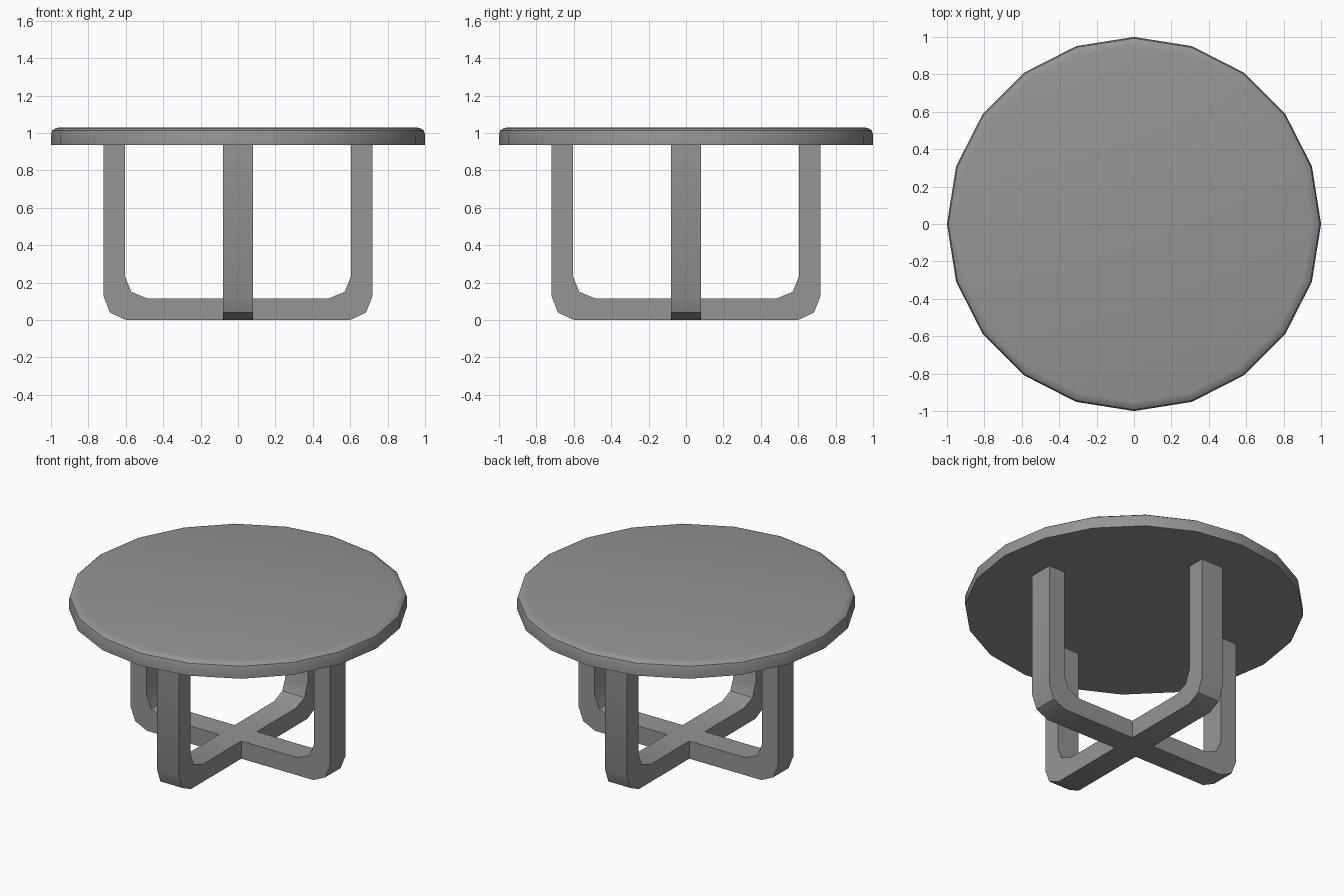
import bpy, bmesh, math
from mathutils import Matrix

cube = bpy.data.objects.get("Cube")
if cube:
    bpy.data.objects.remove(cube, do_unlink=True)

SIDES = 20
HALF = 0.08          # half the width of a leg
TOP_Z = 0.935        # underside of the table top
BAR_Z = 0.115        # upper face of the floor cross

gray = bpy.data.materials.new("warm_gray")
gray.use_nodes = True
color = (0.3, 0.3, 0.3, 1)
gray.diffuse_color = color
gray.node_tree.nodes["Principled BSDF"].inputs["Base Color"].default_value = color


def finish(bm, name):
    """Weld, orient and turn a bmesh into a shaded object."""
    bmesh.ops.remove_doubles(bm, verts=bm.verts, dist=0.0005)
    bmesh.ops.recalc_face_normals(bm, faces=bm.faces)
    mesh = bpy.data.meshes.new(name)
    bm.to_mesh(mesh)
    bm.free()
    mesh.materials.append(gray)
    obj = bpy.data.objects.new(name, mesh)
    bpy.context.collection.objects.link(obj)
    bpy.ops.object.select_all(action="DESELECT")
    obj.select_set(True)
    bpy.context.view_layer.objects.active = obj
    bpy.ops.object.shade_smooth_by_angle(angle=math.radians(35))
    return obj


# Round top: stacked rings with a softened upper rim
bm = bmesh.new()
rings = []
for radius, z in [(1, TOP_Z), (1, 0.99), (0.993, 1.013), (0.975, 1.025), (0.95, 1.03)]:
    angles = [math.tau * i / SIDES for i in range(SIDES)]
    rings.append([bm.verts.new((radius * math.cos(a), radius * math.sin(a), z)) for a in angles])
for low, high in zip(rings, rings[1:]):
    for i in range(SIDES):
        j = (i + 1) % SIDES
        bm.faces.new((low[i], low[j], high[j], high[i]))
bm.faces.new(rings[0])
bm.faces.new(rings[-1])
finish(bm, "table_top")

# Legs: four bent arms joined by a square hub into one cross frame
outer = [(HALF, 0), (0.6, 0), (0.685, 0.04), (0.72, 0.13), (0.72, TOP_Z)]
inner = [(HALF, BAR_Z), (0.485, BAR_Z), (0.57, 0.15), (0.605, 0.235), (0.605, TOP_Z)]
bm = bmesh.new()
for quarter in range(4):
    turn = Matrix.Rotation(quarter * math.pi / 2, 3, "Z")

    def row(path, y):
        return [bm.verts.new(turn @ Matrix.Translation((x, y, z)).translation) for x, z in path]

    out_a, out_b = row(outer, -HALF), row(outer, HALF)
    in_a, in_b = row(inner, -HALF), row(inner, HALF)
    for first, second in [(out_a, out_b), (out_b, in_b), (in_b, in_a), (in_a, out_a)]:
        for i in range(len(outer) - 1):
            bm.faces.new((first[i], first[i + 1], second[i + 1], second[i]))
    bm.faces.new((out_a[-1], out_b[-1], in_b[-1], in_a[-1]))
for z in (0, BAR_Z):
    corners = [(-HALF, -HALF), (HALF, -HALF), (HALF, HALF), (-HALF, HALF)]
    bm.faces.new([bm.verts.new((x, y, z)) for x, y in corners])
finish(bm, "cross_leg_frame")
